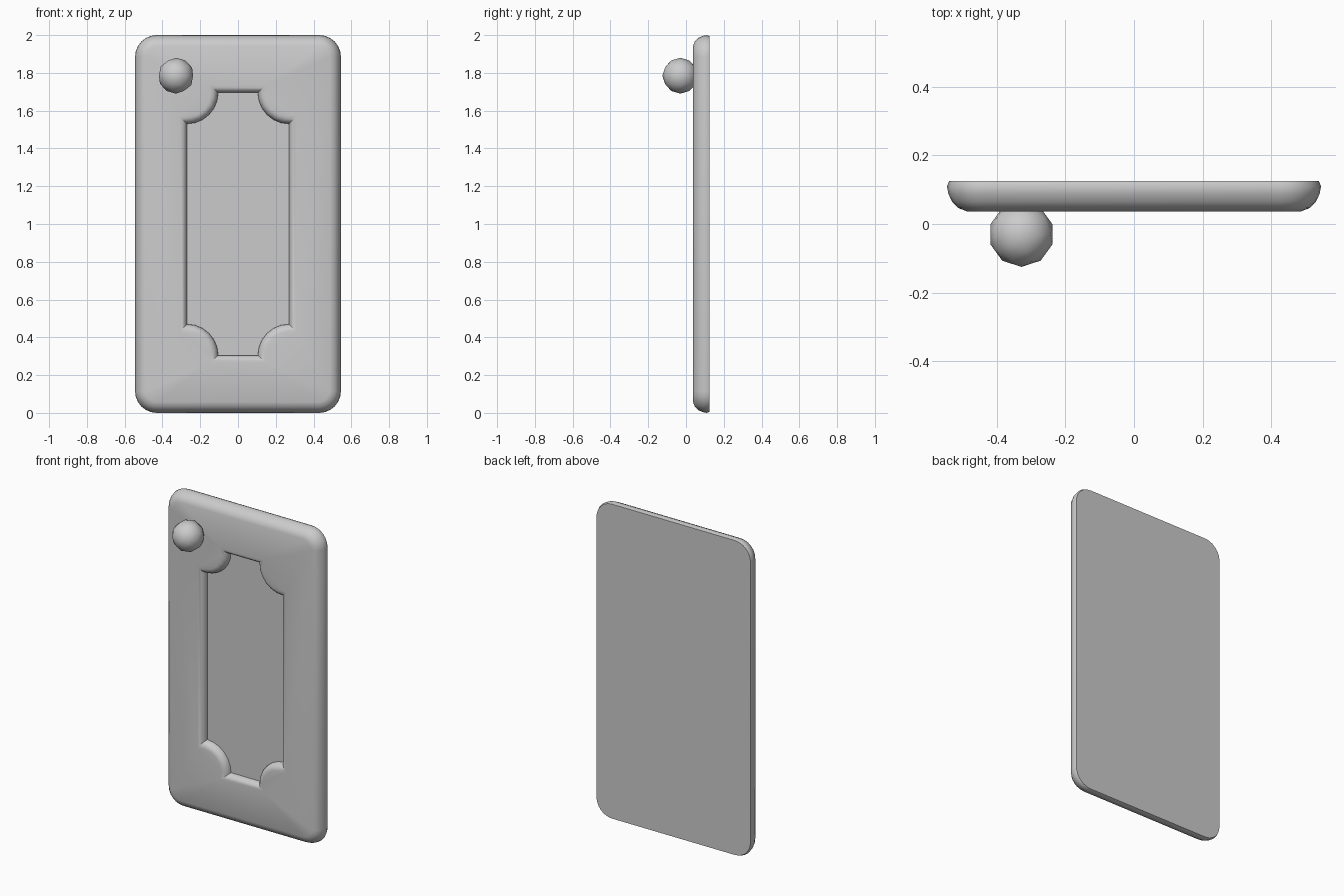
import bpy, bmesh
from math import sin, cos, pi, asin, radians
from mathutils import Vector

old = bpy.data.objects.get("Cube")
if old:
    bpy.data.objects.remove(old, do_unlink=True)

grey = bpy.data.materials.new("plain grey")
grey.use_nodes = True
grey.diffuse_color = (0.6, 0.6, 0.6, 1)
grey.node_tree.nodes["Principled BSDF"].inputs["Base Color"].default_value = (0.6, 0.6, 0.6, 1)

MID = 1.0              # height of the door's centre
FRONT, BACK, PANEL = 0.037, 0.125, 0.08


def finish(bm, name, angle):
    mesh = bpy.data.meshes.new(name)
    bm.to_mesh(mesh)
    bm.free()
    obj = bpy.data.objects.new(name, mesh)
    bpy.context.collection.objects.link(obj)
    mesh.materials.append(grey)
    bpy.ops.object.select_all(action='DESELECT')
    obj.select_set(True)
    bpy.context.view_layer.objects.active = obj
    bpy.ops.object.shade_smooth_by_angle(angle=radians(angle))
    return obj


def corner_arcs(cx, cz, r, start, end, steps=6):
    """One arc per corner, anticlockwise, mirrored into all four corners."""
    arc = [(cx + r * cos(start + (end - start) * i / steps),
            cz + r * sin(start + (end - start) * i / steps)) for i in range(steps + 1)]
    pts = []
    for sx, sz in ((1, 1), (-1, 1), (-1, -1), (1, -1)):
        run = arc if sx * sz > 0 else arc[::-1]
        pts += [(sx * x, sz * z) for x, z in run]
    return pts


def outer_outline(inset):
    r = 0.115
    return corner_arcs(0.545 - r, 1.0 - r, r - inset, 0, pi / 2)


def panel_outline(offset):
    # rectangle with scooped corners, grown outwards with mitred joins
    r = 0.165 - offset
    a = asin(offset / r)
    return corner_arcs(0.27, 0.695, r, 1.5 * pi + a, pi - a)


def add_ring(bm, pts, y):
    verts = [bm.verts.new((x, y, z + MID)) for x, z in pts]
    n = len(verts)
    edges = [bm.edges.new((verts[i], verts[(i + 1) % n])) for i in range(n)]
    return verts, edges


def join(bm, a, b):
    n = len(a)
    for i in range(n):
        j = (i + 1) % n
        bm.faces.new((a[i], a[j], b[j], b[i]))


# Door slab: rounded front rim, scooped recess with rounded lip
bm = bmesh.new()
outer = [add_ring(bm, outer_outline(d), y) for d, y in (
    (0.006, BACK), (0, 0.11), (0.004, 0.088), (0.015, 0.065), (0.032, 0.047), (0.058, FRONT))]
STEPS = 5
inner = []
for i in range(STEPS + 1):
    t = i / STEPS * pi / 2
    inner.append(add_ring(bm, panel_outline(0.038 * (1 - sin(t))),
                          FRONT + (PANEL - FRONT) * (1 - cos(t))))
for rings in (outer, inner):
    for a, b in zip(rings, rings[1:]):
        join(bm, a[0], b[0])
bm.faces.new(outer[0][0])
bm.faces.new(inner[-1][0])
bmesh.ops.triangle_fill(bm, use_beauty=True, use_dissolve=False,
                        edges=outer[-1][1] + inner[0][1], normal=Vector((0, -1, 0)))
bmesh.ops.recalc_face_normals(bm, faces=bm.faces)
finish(bm, "door_slab", 35)

# Knob
bm = bmesh.new()
bmesh.ops.create_icosphere(bm, subdivisions=2, radius=0.095)
bmesh.ops.translate(bm, verts=bm.verts, vec=(-0.328, -0.03, 1.785))
finish(bm, "door_knob", 60)
